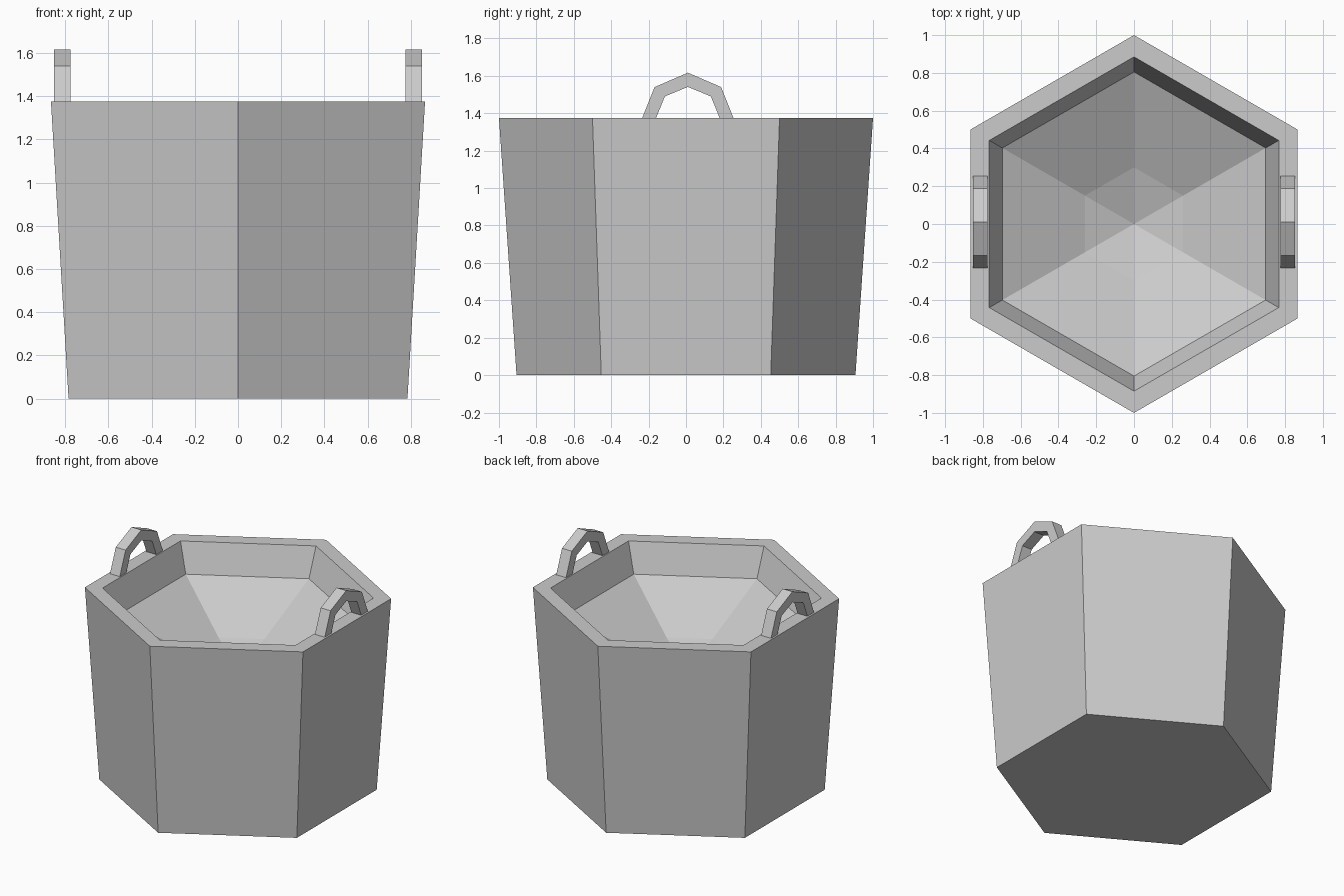
import bpy
import bmesh
from math import sin, cos, pi

cube = bpy.data.objects.get("Cube")
if cube:
    bpy.data.objects.remove(cube, do_unlink=True)

grey = bpy.data.materials.new("plain_grey")
grey.use_nodes = True
GREY = (0.6, 0.6, 0.6, 1)
grey.diffuse_color = GREY
grey.node_tree.nodes["Principled BSDF"].inputs["Base Color"].default_value = GREY


def finish(name, bm):
    """Turn a bmesh into a flat-shaded object."""
    bmesh.ops.recalc_face_normals(bm, faces=bm.faces)
    mesh = bpy.data.meshes.new(name)
    bm.to_mesh(mesh)
    bm.free()
    mesh.materials.append(grey)
    obj = bpy.data.objects.new(name, mesh)
    bpy.context.collection.objects.link(obj)
    return obj


# Tapered hexagonal tub: profile (radius, height) from base over the rim to the sunken floor
SIDES = 6
RIM = 1.375
profile = [(0.906, 0), (1.0, RIM), (0.885, RIM), (0.805, 1.17), (0.3, 0.93)]
bm = bmesh.new()
rings = [[bm.verts.new((r * sin(2 * pi * i / SIDES), r * cos(2 * pi * i / SIDES), z))
          for i in range(SIDES)] for r, z in profile]
for low, high in zip(rings, rings[1:]):
    for i in range(SIDES):
        j = (i + 1) % SIDES
        bm.faces.new((low[i], low[j], high[j], high[i]))
bm.faces.new(rings[0])
centre = bm.verts.new((0, 0, 0.83))
for i in range(SIDES):
    bm.faces.new((rings[-1][i], rings[-1][(i + 1) % SIDES], centre))
finish("tub", bm)

# Arched handles standing on the left and right rims
outer = [(-0.25, 1.36), (-0.178, 1.54), (0, 1.617), (0.178, 1.54), (0.25, 1.36)]
inner = [(-0.176, 1.36), (-0.123, 1.49), (0, 1.541), (0.123, 1.49), (0.176, 1.36)]
for name, side in (("left_handle", 1), ("right_handle", -1)):
    bm = bmesh.new()
    sections = []
    for (yo, zo), (yi, zi) in zip(outer, inner):
        sections.append([bm.verts.new((side * x, y + 0.01, z)) for x, y, z in
                         ((0.775, yo, zo), (0.853, yo, zo), (0.853, yi, zi), (0.775, yi, zi))])
    for a, b in zip(sections, sections[1:]):
        for i in range(4):
            j = (i + 1) % 4
            bm.faces.new((a[i], a[j], b[j], b[i]))
    bm.faces.new(sections[0])
    bm.faces.new(sections[-1])
    finish(name, bm)
